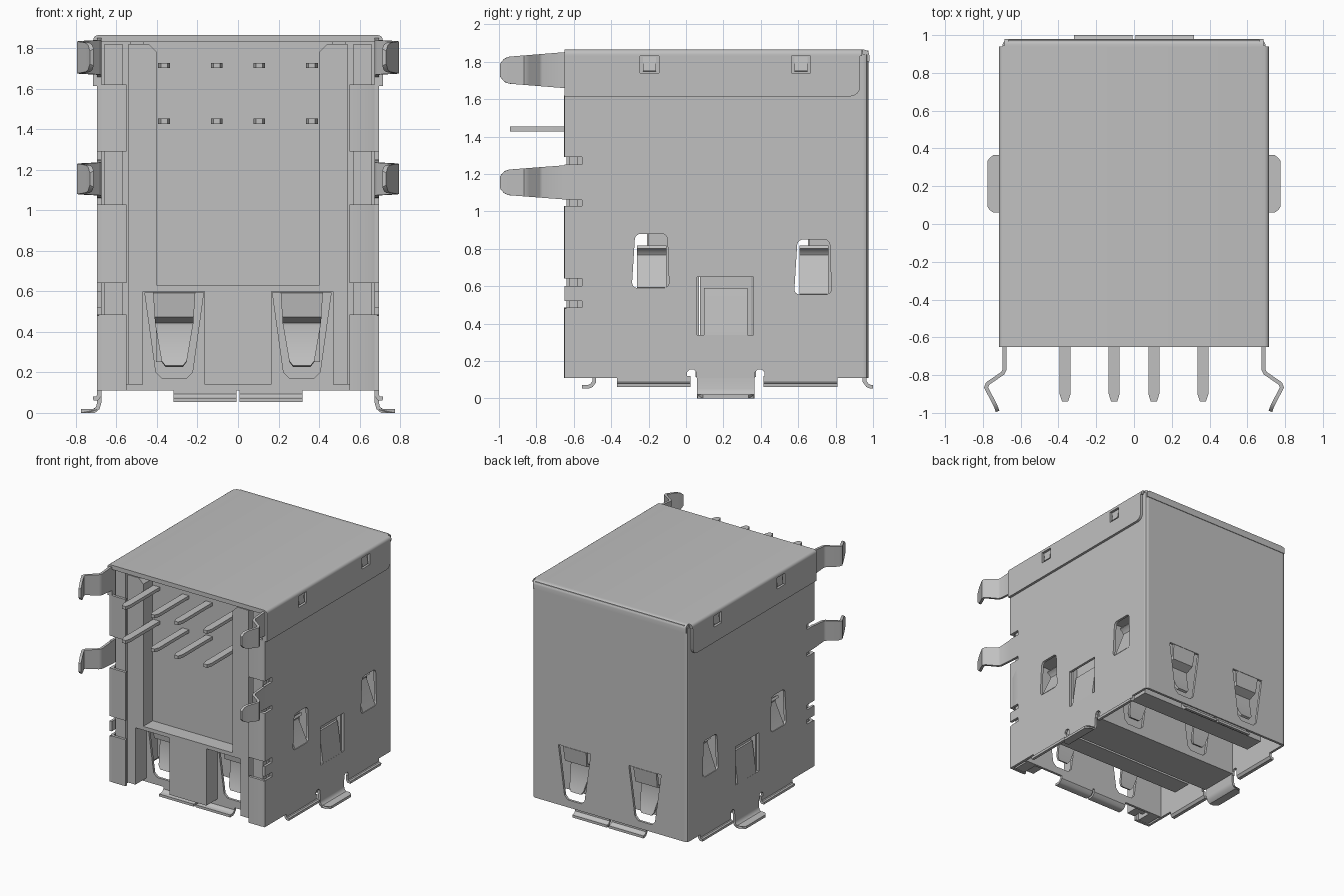
import bpy, bmesh, math
from mathutils import Vector

cube = bpy.data.objects.get("Cube")
if cube:
    bpy.data.objects.remove(cube, do_unlink=True)

metal = bpy.data.materials.new("plain_grey")
metal.use_nodes = True
GREY = (0.527, 0.527, 0.527, 1)
metal.diffuse_color = GREY
metal.node_tree.nodes["Principled BSDF"].inputs["Base Color"].default_value = GREY

made = []
# plane coordinates (u, v) and depth w to world, by extrusion axis
AXES = {"X": lambda u, v, w: (w, u, v),
        "Y": lambda u, v, w: (u, w, v),
        "Z": lambda u, v, w: (u, v, w)}


def plate(name, loops, axis, lo, hi, mirror=False, shape=None):
    """Extrude an outline (first loop) with holes (other loops) from lo to hi."""
    cu = bpy.data.curves.new(name, "CURVE")
    cu.dimensions, cu.fill_mode, cu.extrude = "2D", "BOTH", (hi - lo) / 2
    for pts in loops:
        sp = cu.splines.new("POLY")
        sp.points.add(len(pts) - 1)
        for p, (u, v) in zip(sp.points, pts):
            p.co = (u, v, 0, 1)
        sp.use_cyclic_u = True
    tmp = bpy.data.objects.new(name + "_outline", cu)
    bpy.context.collection.objects.link(tmp)
    dg = bpy.context.evaluated_depsgraph_get()
    me = bpy.data.meshes.new_from_object(tmp.evaluated_get(dg))
    bpy.data.objects.remove(tmp, do_unlink=True)
    bpy.data.curves.remove(cu)
    bm = bmesh.new()
    bm.from_mesh(me)
    for v in bm.verts:
        x, y, z = v.co
        v.co = AXES[axis](x, y, z + (lo + hi) / 2)
        if shape:
            shape(v.co)
    bmesh.ops.remove_doubles(bm, verts=bm.verts, dist=0.0005)
    bmesh.ops.recalc_face_normals(bm, faces=bm.faces)
    bm.to_mesh(me)
    bm.free()
    me.name = name
    me.materials.clear()
    me.materials.append(metal)
    ob = bpy.data.objects.new(name, me)
    bpy.context.collection.objects.link(ob)
    if mirror:
        ob.modifiers.new("mirror", "MIRROR").use_mirror_merge = False
    made.append(ob)
    return ob


def rect(u0, u1, v0, v1, r=0, corners="abcd"):
    """Rectangle outline, chosen corners rounded (a = low u, low v, then ccw)."""
    out = []
    for i, (u, v, k, m) in enumerate([(u0, v0, 1, 1), (u1, v0, -1, 1),
                                      (u1, v1, -1, -1), (u0, v1, 1, -1)]):
        if r and "abcd"[i] in corners:
            for j in range(5):
                a = math.pi + math.pi / 2 * (i + j / 4)
                out.append((u + k * r + r * math.cos(a), v + m * r + r * math.sin(a)))
        else:
            out.append((u, v))
    return out


def strip(name, path, axis, lo, hi, t=0.02, **kw):
    """Bent sheet: a path thickened by t, extruded along axis."""
    pts = [Vector(p) for p in path]
    left, right = [], []
    for i, p in enumerate(pts):
        dirs = [(pts[j + 1] - pts[j]).normalized()
                for j in (i - 1, i) if 0 <= j < len(pts) - 1]
        n = sum((Vector((-d.y, d.x)) for d in dirs), Vector((0, 0))).normalized()
        n *= t / 2 / max(0.5, n.dot(Vector((-dirs[0].y, dirs[0].x))))
        left.append(tuple(p + n))
        right.append(tuple(p - n))
    return plate(name, [left + right[::-1]], axis, lo, hi, **kw)


def box(name, x0, x1, y0, y1, z0, z1, mirror=False):
    return plate(name, [rect(x0, x1, y0, y1)], "Z", z0, z1, mirror)


# Side sheets: notched front edge, arches at the foot, contact windows
edge = [(-0.65, 1.86)]
for top in (1.29, 1.07, 0.64, 0.52):
    edge += [(-0.65, top), (-0.555, top), (-0.555, top - 0.04), (-0.65, top - 0.04)]
edge.append((-0.65, 0.11))
for y in (0.03, 0.395):
    edge += [(y - 0.025, 0.11), (y - 0.025, 0.14), (y - 0.01, 0.155),
             (y + 0.01, 0.155), (y + 0.025, 0.14), (y + 0.025, 0.11)]
edge += [(0.945, 0.11), (0.945, 1.86)]
WINDOWS = ((-0.19, 0.59, 0.88), (0.678, 0.555, 0.85))


def side_window(y, z0, z1):
    pts = rect(y - 0.1, y + 0.1, z0, z1, 0.03)
    return [(u + (0.018 if u < y else -0.01) * (v - z0) / (z1 - z0), v) for u, v in pts]


plate("side_shell", [edge] + [side_window(*w) for w in WINDOWS]
      + [rect(0.06, 0.36, 0.34, 0.65)], "X", 0.675, 0.695, True)
strip("shell_corner", [(0.685, 0.945), (0.685, 0.95), (0.681, 0.959), (0.67, 0.965),
                       (0.665, 0.965)], "Z", 0.11, 1.84, mirror=True)

for y, z0, z1 in WINDOWS:
    strip("side_contact", [(0.685, z0), (0.61, 0.75), (0.605, 0.768), (0.62, 0.795),
                           (0.645, 0.81)], "Y", y - 0.072, y + 0.085, mirror=True)
strip("side_latch_tab", [(0.685, 0.335), (0.68, 0.38), (0.65, 0.59)],
      "Y", 0.095, 0.33, mirror=True)


# Back, front and inner port walls with tapered windows
def tapered_window(c):
    return [(c - 0.145, 0.595), (c - 0.09, 0.2), (c - 0.06, 0.17),
            (c + 0.06, 0.17), (c + 0.09, 0.2), (c + 0.145, 0.595)]


holes = [tapered_window(c) for c in (-0.315, 0.315)]
plate("back_shell", [rect(-0.665, 0.665, 0.11, 1.86)] + holes, "Y", 0.955, 0.975)
plate("front_port_wall", [rect(-0.675, 0.675, 0.11, 0.64)] + holes, "Y", -0.5, -0.48)
for y in (0.05, 0.355):
    plate("divider_wall", [rect(-0.67, 0.67, 0.13, 1.0)] + holes, "Y", y, y + 0.02)


# Bent contact leaves reaching into the ports, one pair per wall
def leaf_taper(co):
    z = co.z
    f = 0.9 + 0.6 * (z - 0.44) if z > 0.44 else 0.55 + 1.65 * (z - 0.23)
    if z < 0.25:
        f *= 0.75
    co.x = 0.315 + (co.x - 0.315) * f


for name, y, s in (("back_leaf", 0.965, -1), ("front_leaf", -0.49, 1),
                   ("inner_leaf", 0.365, 1), ("inner_leaf", 0.06, -1)):
    strip(name, [(y, 0.594), (y + s * 0.015, 0.48), (y + s * 0.08, 0.45),
                 (y + s * 0.085, 0.43), (y + s * 0.024, 0.255), (y + s * 0.015, 0.23)],
          "X", 0.21, 0.42, mirror=True, shape=leaf_taper)

# Top cover with side flaps, punched catches and a rolled back edge
plate("top_cover", [rect(-0.715, 0.715, 1.83, 1.865, 0.025, "cd")], "Y", -0.65, 0.94)
plate("cover_back_lip", [rect(0.93, 0.98, 1.8, 1.865, 0.03, "c")], "X", -0.685, 0.685)
CATCHES = (-0.195, 0.615)
plate("cover_flap", [rect(-0.65, 0.93, 1.615, 1.84, 0.05, "b")]
      + [rect(y - 0.05, y + 0.05, 1.74, 1.83) for y in CATCHES],
      "X", 0.695, 0.715, True)
for y in CATCHES:
    strip("flap_catch", [(0.692, 1.825), (0.705, 1.75)], "Y", y - 0.035, y + 0.035,
          0.01, mirror=True)

# Folded front tabs
for z0, z1 in ((0.11, 0.485), (0.64, 1.03), (1.29, 1.62)):
    strip("front_fold", [(0.685, -0.55), (0.685, -0.62), (0.678, -0.635),
                         (0.66, -0.642), (0.55, -0.642)], "Z", z0, z1, mirror=True)

# Mounting legs with a kinked spring shape and rounded tips
for mid, half, start in ((1.755, 0.1, -0.6), (1.155, 0.095, -0.5)):
    def leg_taper(co, mid=mid):
        f = 1 - 0.28 * min(1, max(0, (-0.6 - co.y) / 0.35))
        if co.y < -0.94:
            f *= math.sqrt(max(0.2, 1 - ((-0.94 - co.y) / 0.06) ** 2))
        co.z = mid + (co.z - mid) * f

    strip("mounting_leg", [(0.685, start), (0.685, -0.65), (0.685, -0.77), (0.695, -0.79),
                           (0.775, -0.845), (0.783, -0.865), (0.76, -0.91),
                           (0.742, -0.945), (0.73, -0.97), (0.722, -0.992)],
          "Z", mid - half, mid + half, mirror=True, shape=leg_taper)


# Grounding feet with rounded toes, and bottom lips
def round_toe(co):
    if co.x > 0.74:
        co.y += (0.212 - co.y) * 1.6 * ((co.x - 0.74) / 0.1) ** 2


strip("ground_foot", [(0.685, 0.14), (0.685, 0.05), (0.692, 0.025), (0.71, 0.01),
                      (0.745, 0.01), (0.765, 0.01), (0.775, 0.01)],
      "Y", 0.06, 0.365, mirror=True, shape=round_toe)
for y0, y1 in ((-0.37, 0.025), (0.415, 0.81)):
    strip("side_lip", [(0.685, 0.12), (0.685, 0.085), (0.695, 0.072), (0.715, 0.07)],
          "Y", y0, y1, mirror=True)
for name, y, s, reach in (("back_lip", 0.955, 1, 0.045), ("front_lip", -0.49, -1, 0.065)):
    strip(name, [(y, 0.13), (y, 0.09), (y + s * 0.015, 0.07), (y + s * 0.03, 0.063),
                 (y + s * reach, 0.063)], "X", 0.008, 0.318, mirror=True)

# Inner insulator: core, divider and the two port tongues
box("core_block", -0.67, 0.67, -0.48, 0.95, 1.0, 1.83)
box("port_divider", -0.635, 0.635, 0.075, 0.35, 0.14, 1.0)
box("divider_foot", -0.67, 0.67, 0.05, 0.375, 0.115, 0.135)
PIN_X = (-0.365, -0.105, 0.105, 0.365)
for y in (0.66, -0.2):
    box("tongue", -0.58, 0.58, y, y + 0.16, 0.17, 1.0)
    for x in PIN_X:
        box("tongue_contact", x - 0.04, x + 0.04, y - 0.008, y, 0.25, 1.0)

# Front insulator frame with recessed panel
box("rear_panel", -0.47, 0.47, -0.52, -0.48, 0.62, 1.83)
plate("frame_post", [[(0.4, 0.6), (0.47, 0.6), (0.47, 0.14), (0.54, 0.14), (0.54, 1.82),
                      (0.44, 1.82), (0.4, 1.78)]], "Y", -0.64, -0.48, True)
box("frame_ledge", -0.4, 0.4, -0.64, -0.5, 0.6, 0.63)
box("frame_block", -0.165, 0.165, -0.64, -0.5, 0.14, 0.6)
box("corner_post", 0.57, 0.66, -0.625, -0.48, 0.11, 1.82, True)
box("corner_web", 0.53, 0.675, -0.58, -0.48, 0.14, 1.83, True)

# Contact pins in two rows, blunt-pointed
for z in (1.44, 1.715):
    for x in PIN_X:
        w = 0.029
        plate("contact_pin", [[(x - w, -0.5), (x - w, -0.9), (x - 0.016, -0.94),
                               (x + 0.016, -0.94), (x + w, -0.9), (x + w, -0.5)]],
              "Z", z - 0.013, z + 0.013)

# Smooth bends, sharp corners
bpy.ops.object.select_all(action="DESELECT")
for ob in made:
    ob.select_set(True)
bpy.context.view_layer.objects.active = made[0]
bpy.ops.object.shade_smooth_by_angle(angle=math.radians(35))
